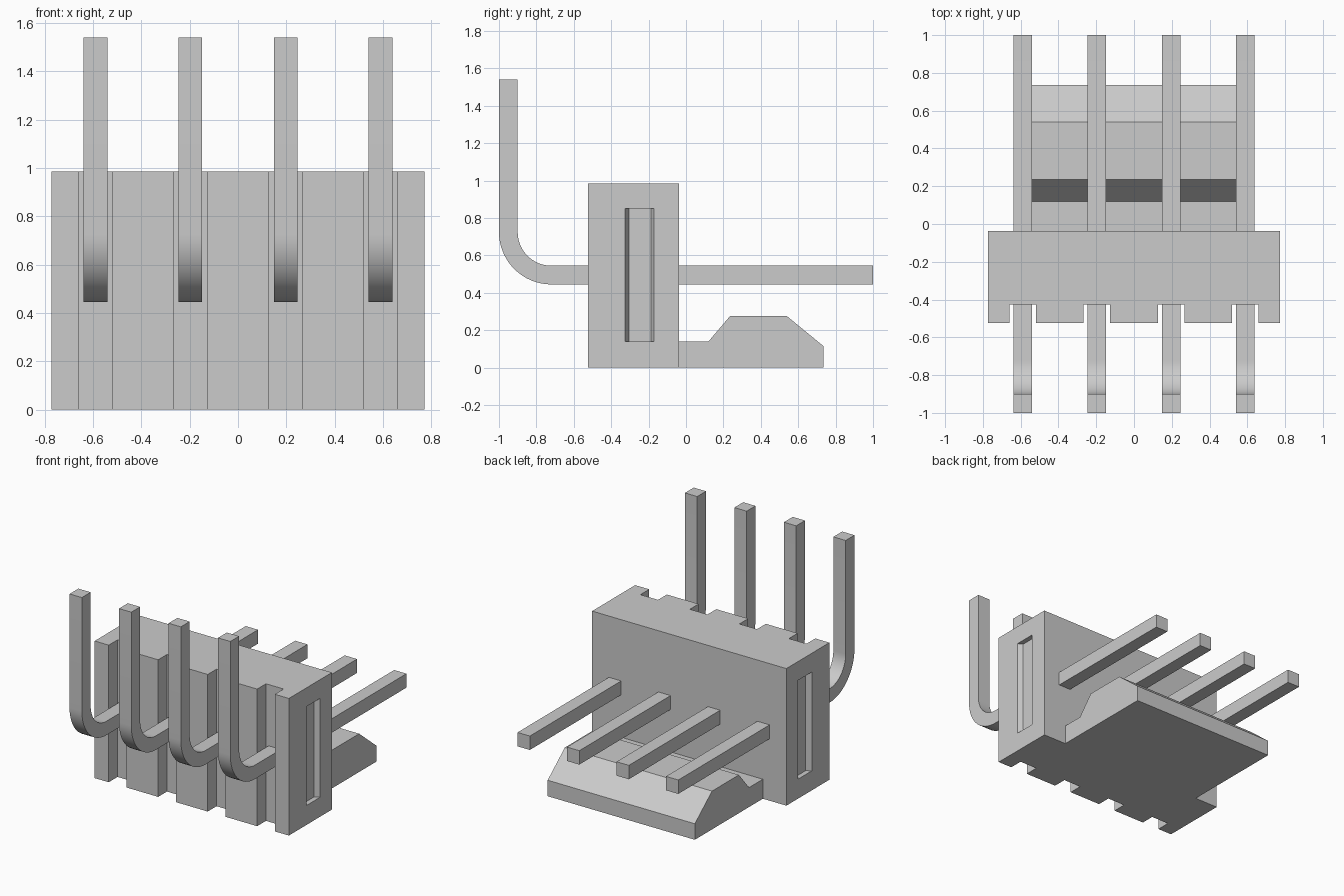
import bpy, bmesh, math
from mathutils import Vector

old = bpy.data.objects.get("Cube")
if old:
    bpy.data.objects.remove(old, do_unlink=True)

grey = bpy.data.materials.new("plain_grey")
grey.use_nodes = True
grey.diffuse_color = (0.6, 0.6, 0.6, 1)
grey.node_tree.nodes["Principled BSDF"].inputs["Base Color"].default_value = (0.6, 0.6, 0.6, 1)


def prism(name, points, push):
    """Extrude a closed outline of 3D points along the push vector."""
    bm = bmesh.new()
    face = bm.faces.new([bm.verts.new(p) for p in points])
    moved = bmesh.ops.extrude_face_region(bm, geom=[face], use_keep_orig=True)["geom"]
    verts = [v for v in moved if isinstance(v, bmesh.types.BMVert)]
    bmesh.ops.translate(bm, verts=verts, vec=Vector(push))
    bmesh.ops.recalc_face_normals(bm, faces=bm.faces)
    mesh = bpy.data.meshes.new(name)
    bm.to_mesh(mesh)
    bm.free()
    mesh.materials.append(grey)
    obj = bpy.data.objects.new(name, mesh)
    bpy.context.collection.objects.link(obj)
    return obj


def select_only(obj):
    bpy.ops.object.select_all(action="DESELECT")
    obj.select_set(True)
    bpy.context.view_layer.objects.active = obj


PIN_X = (-0.59, -0.197, 0.197, 0.59)
HALF, FRONT, BACK, HEIGHT = 0.772, -0.525, -0.037, 0.985

# Housing block with a vertical groove in front of every pin
outline = [(HALF, BACK, 0), (-HALF, BACK, 0), (-HALF, FRONT, 0)]
for x in PIN_X:
    for dx, y in ((-0.07, FRONT), (-0.07, -0.425), (0.07, -0.425), (0.07, FRONT)):
        outline.append((x + dx, y, 0))
outline.append((HALF, FRONT, 0))
housing = prism("housing", outline, (0, 0, HEIGHT))

# Shallow tapered slot in each end of the housing
for side in (-1, 1):
    section = [(HALF + 0.05, -0.325), (HALF, -0.325), (HALF - 0.035, -0.305),
               (HALF - 0.035, -0.187), (HALF, -0.17), (HALF + 0.05, -0.17)]
    cutter = prism("slot_cutter", [(side * x, y, 0.14) for x, y in section], (0, 0, 0.71))
    cutter.hide_render = True
    cut = housing.modifiers.new("slot", "BOOLEAN")
    cut.operation, cut.solver, cut.object = "DIFFERENCE", "EXACT", cutter
    select_only(housing)
    bpy.ops.object.modifier_apply(modifier=cut.name)
    bpy.data.objects.remove(cutter, do_unlink=True)

# Ramped locking tongue behind the housing
ramp = [(BACK, 0), (0.735, 0), (0.735, 0.115), (0.54, 0.275),
        (0.235, 0.275), (0.12, 0.14), (BACK, 0.14)]
prism("locking_tongue", [(-0.585, y, z) for y, z in ramp], (1.17, 0, 0))

# Square pins, bent upwards in front
CENTRE_Y, CENTRE_Z, OUTER, INNER, STEPS = -0.72, 0.725, 0.28, 0.18, 16


def bend(radius):
    angles = [math.pi / 2 * i / STEPS for i in range(STEPS + 1)]
    return [(CENTRE_Y - radius * math.sin(a), CENTRE_Z - radius * math.cos(a)) for a in angles]


side_view = [(1, 0.445)] + bend(OUTER) + [(-1, 1.54), (-0.9, 1.54)]
side_view += bend(INNER)[::-1] + [(1, 0.545)]
for i, x in enumerate(PIN_X):
    pin = prism(f"pin_{i + 1}", [(x - 0.049, y, z) for y, z in side_view], (0.098, 0, 0))
    select_only(pin)
    bpy.ops.object.shade_smooth_by_angle(angle=math.radians(30))
